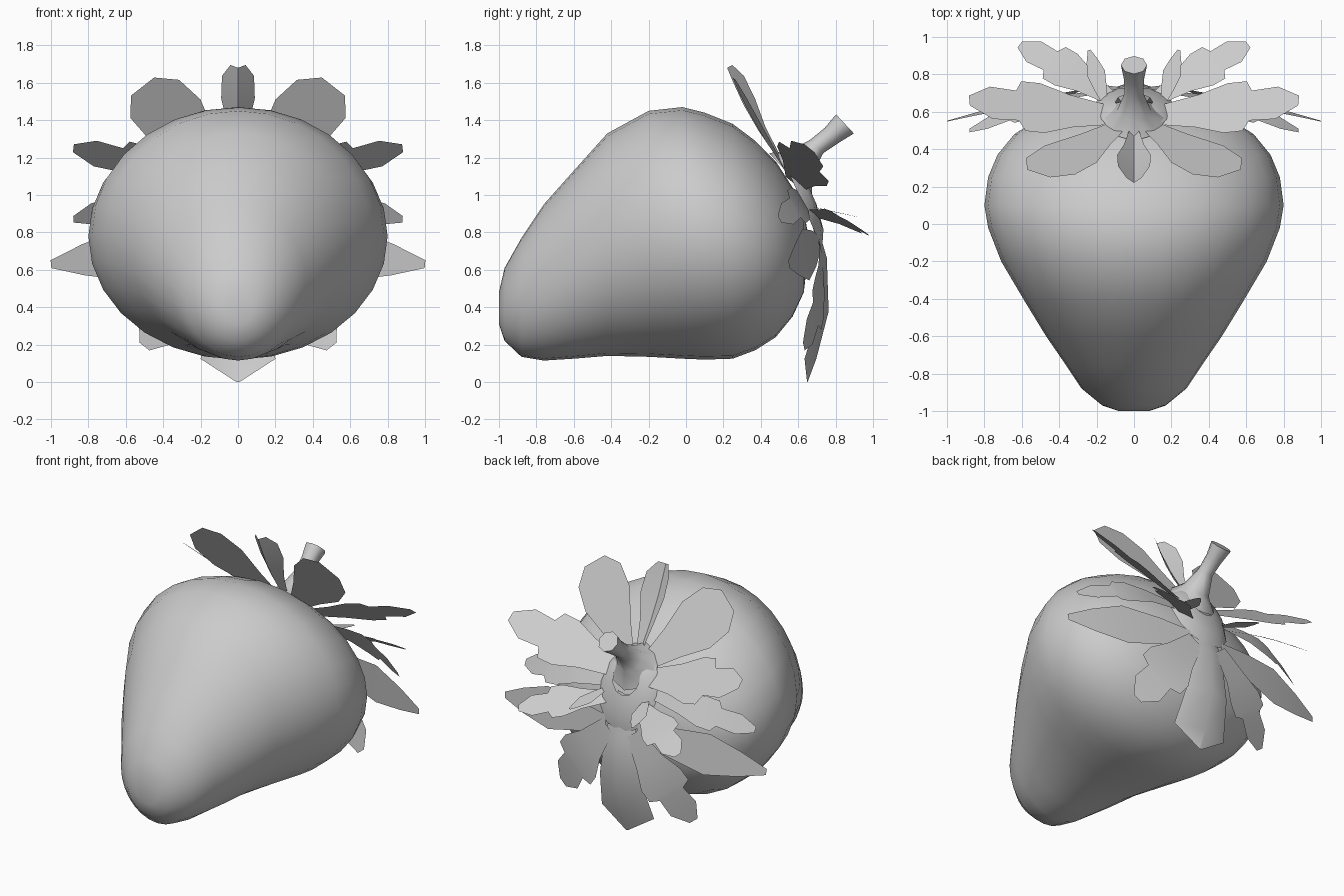
import bpy, math
from mathutils import Vector

if "Cube" in bpy.data.objects:
    bpy.data.objects.remove(bpy.data.objects["Cube"])


def make(name, verts, faces, angle=60):
    me = bpy.data.meshes.new(name)
    me.from_pydata([tuple(v) for v in verts], [], faces)
    me.update()
    ob = bpy.data.objects.new(name, me)
    bpy.context.collection.objects.link(ob)
    bpy.ops.object.select_all(action='DESELECT')
    ob.select_set(True)
    bpy.context.view_layer.objects.active = ob
    bpy.ops.object.shade_smooth_by_angle(angle=math.radians(angle))
    return ob


def loft(name, rings, caps=(True, True)):
    """Skin equal-sized rings of points."""
    n = len(rings[0])
    verts = [p for r in rings for p in r]
    faces = [(i * n + j, i * n + (j + 1) % n, (i + 1) * n + (j + 1) % n, (i + 1) * n + j)
             for i in range(len(rings) - 1) for j in range(n)]
    if caps[0]:
        faces.append(tuple(reversed(range(n))))
    if caps[1]:
        faces.append(tuple(range(len(verts) - n, len(verts))))
    return make(name, verts, faces)


def ring(c, u, v, n):
    return [c + u * math.cos(2 * math.pi * k / n) + v * math.sin(2 * math.pi * k / n)
            for k in range(n)]


# Berry body: elliptical slices along y (y, top z, bottom z, half width)
slices = [(-1.0, .48, .31, .08), (-.97, .61, .22, .17), (-.88, .77, .135, .28),
          (-.76, .95, .115, .36), (-.6, 1.13, .125, .47), (-.42, 1.33, .14, .58),
          (-.2, 1.45, .135, .71), (-.02, 1.47, .125, .78), (.1, 1.44, .12, .80),
          (.25, 1.38, .125, .78), (.37, 1.29, .17, .73), (.48, 1.18, .24, .64),
          (.57, 1.04, .35, .5), (.63, .93, .48, .3), (.65, .8, .65, .1)]
loft("berry_body", [ring(Vector((0, y, (t + b) / 2)), Vector((w, 0, 0)),
                         Vector((0, 0, -(t - b) / 2)), 28) for y, t, b, w in slices])

# Stem: pinched neck flaring to a cut end (y, z, radius)
side, up = Vector((1, 0, 0)), Vector((0, -.68, .73))
stem = [(.56, 1.1, .17), (.61, 1.17, .09), (.7, 1.26, .05), (.78, 1.32, .055), (.85, 1.38, .07)]
loft("stem", [ring(Vector((0, y, z)), side * r, up * r, 8) for y, z, r in stem], (False, True))

# Crown: shallow sheet joining the leaves to the stem
crown_up = Vector((0, -.4, .92))
loft("crown", [ring(Vector((0, y, z)), side * a, crown_up * b, 12)
               for y, z, a, b in [(.62, .96, .22, .27), (.655, 1.0, .17, .2), (.65, 1.06, .1, .12)]],
     (False, False))

# Leaf outlines: (position along leaf, half-width factor)
ROUND = [(0, .3), (.3, .6), (.6, 1), (.85, .95), (1, .45)]
LOBED = [(0, .35), (.3, .65), (.5, 1), (.63, 1), (.67, .6), (.85, .65), (1, .2)]
POINTED = [(0, .35), (.25, .7), (.55, 1), (.8, .6), (1, .15)]
BOTTOM = [(0, .4), (.3, .75), (.6, 1), (.87, 1.25), (1, .05)]


def leaf(name, base, tip, width, bow, fold, shape, out, mirror):
    for s in ((1, -1) if mirror else (1,)):
        flip = Vector((s, 1, 1))
        a, b, o = Vector(base) * flip, Vector(tip) * flip, Vector(out) * flip
        d = (b - a).normalized()
        across = d.cross(o).normalized()
        normal = across.cross(d)
        verts, faces = [], []
        for t, w in shape:
            mid = a.lerp(b, t) + normal * bow * math.sin(math.pi * t)
            drop = normal * fold * w
            verts += [mid - across * width * w + drop, mid, mid + across * width * w + drop]
        for i in range(len(shape) - 1):
            for k in (0, 1):
                p = i * 3 + k
                faces.append((p, p + 1, p + 4, p + 3))
        make(name + ("" if s > 0 else "_left"), verts, faces)


# Leaves, from the top round to the bottom
leaf("top_leaf", (0, .48, 1.21), (0, .22, 1.68), .09, -.02, .07, ROUND, (0, .8, .4), False)
leaf("upper_leaf", (.08, .53, 1.14), (.51, .27, 1.58), .18, 0, 0, ROUND, (.2, .8, .6), True)
leaf("shoulder_leaf", (.1, .58, 1.06), (.88, .66, 1.25), .17, 0, 0, LOBED, (0, .62, .78), True)
leaf("side_leaf", (.18, .62, .98), (.88, .5, .87), .1, .06, 0, LOBED, (.5, .75, .4), True)
leaf("spread_leaf", (.12, .67, .9), (.61, .96, .8), .12, .02, 0, LOBED, (-.1, .5, .8), True)
leaf("tooth_leaf", (.16, .66, .94), (.24, .93, .88), .05, 0, 0, POINTED, (0, .3, 1), True)
leaf("low_side_leaf", (.12, .71, .74), (1, .55, .63), .14, .02, 0, POINTED, (.3, 1, .1), True)
leaf("low_leaf", (.1, .72, .72), (.5, .63, .19), .17, .04, 0, LOBED, (.1, 1, .1), True)
leaf("bottom_leaf", (0, .67, .95), (0, .65, 0), .16, .11, -.05, BOTTOM, (0, 1, 0), False)
